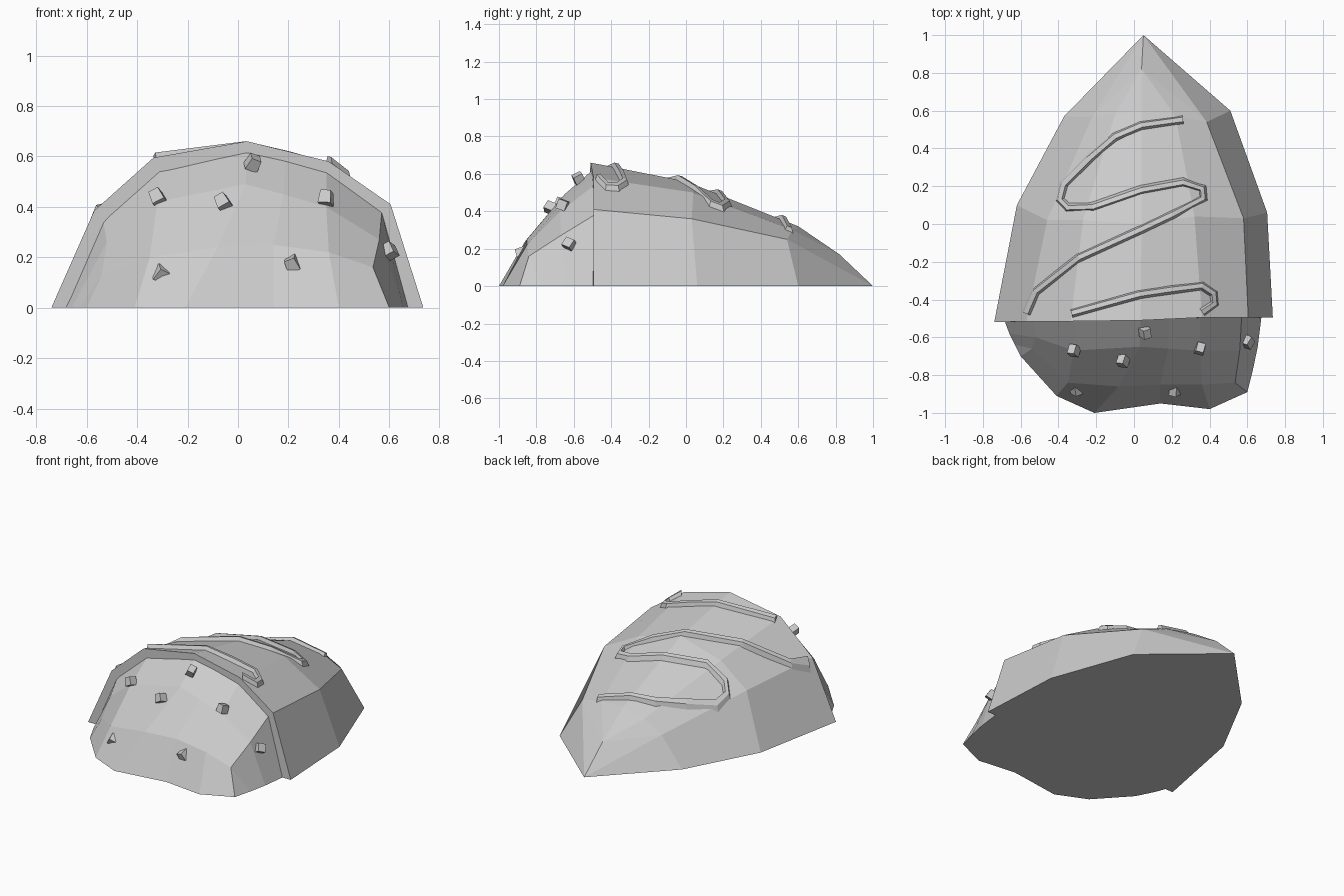
import bpy, bmesh, random
from mathutils import Vector
from mathutils.bvhtree import BVHTree

if "Cube" in bpy.data.objects:
    bpy.data.objects.remove(bpy.data.objects["Cube"])

random.seed(4)


def add_object(name, bm):
    bmesh.ops.remove_doubles(bm, verts=bm.verts, dist=0.0005)
    bmesh.ops.recalc_face_normals(bm, faces=bm.faces)
    mesh = bpy.data.meshes.new(name)
    bm.to_mesh(mesh)
    bm.free()
    ob = bpy.data.objects.new(name, mesh)
    bpy.context.collection.objects.link(ob)
    return ob


def loft(bm, rows):
    """Skin open rows of points with quads; return the vertex rows."""
    vs = [[bm.verts.new(p) for p in row] for row in rows]
    for a, b in zip(vs, vs[1:]):
        for i in range(len(a) - 1):
            bm.faces.new((a[i], a[i + 1], b[i + 1], b[i]))
    return vs


# Hill: three arched sections closing to a pointed tail
rim = [(-.74, -.52, 0), (-.57, -.515, .385), (-.335, -.515, .595), (.035, -.51, .66),
       (.36, -.495, .58), (.605, -.495, .41), (.735, -.495, 0)]
middle = [(-.62, .1, 0), (-.46, .02, .34), (-.27, .02, .49), (.04, .0, .56),
          (.32, .04, .50), (.58, .03, .36), (.705, .06, 0)]
rear = [(-.37, .57, 0), (-.22, .57, .19), (-.1, .58, .27), (.04, .6, .32),
        (.22, .57, .30), (.385, .54, .25), (.51, .6, 0)]
bm = bmesh.new()
rows = loft(bm, [rim, middle, rear])
ridge = bm.verts.new((.04, .82, .17))
tip = bm.verts.new((.05, 1, 0))
r = rows[2]
for i in range(1, 5):
    bm.faces.new((r[i], r[i + 1], ridge))
for tri in ((r[0], r[1], tip), (r[1], ridge, tip), (ridge, r[5], tip), (r[5], r[6], tip)):
    bm.faces.new(tri)
bm.faces.new(rows[0])
bm.faces.new([row[0] for row in rows] + [tip] + [row[-1] for row in reversed(rows)])
bmesh.ops.recalc_face_normals(bm, faces=bm.faces)
terrain = BVHTree.FromBMesh(bm)
add_object("hill", bm)

# Cliff: stepped-in front face below the rim
cliff_rows = [
    [(-.69, -.5, 0), (-.535, -.5, .35), (-.31, -.5, .55), (.035, -.5, .62),
     (.19, -.5, .58), (.35, -.49, .54), (.57, -.49, .38), (.675, -.49, 0)],
    [(-.66, -.58, 0), (-.52, -.6, .26), (-.32, -.67, .42), (.03, -.65, .49),
     (.18, -.66, .45), (.35, -.67, .40), (.56, -.67, .27), (.655, -.65, 0)],
    [(-.63, -.64, 0), (-.54, -.66, .13), (-.35, -.84, .2), (-.08, -.86, .24),
     (.14, -.85, .25), (.36, -.85, .22), (.535, -.84, .16), (.63, -.77, 0)],
    [(-.60, -.70, 0), (-.60, -.70, 0), (-.41, -.91, 0), (-.21, -1, 0),
     (.14, -.95, 0), (.40, -.98, 0), (.60, -.89, 0), (.60, -.89, 0)]]
bm = bmesh.new()
rows = loft(bm, cliff_rows)
bm.faces.new(rows[0])
bm.faces.new([row[0] for row in rows] + rows[3][2:6] + [row[-1] for row in reversed(rows)])
add_object("cliff", bm)


# Raised winding path draped on the hill
def ground(x, y):
    hit = terrain.ray_cast(Vector((x, y, 2)), Vector((0, 0, -1)))[0]
    return hit.z if hit else 0.3


def path(name, points):
    pts = [Vector(p) for p in points]
    section = [(-.029, -.015), (-.008, .026), (.016, .026), (.029, -.015)]
    bm = bmesh.new()
    rings = []
    for i, p in enumerate(pts):
        a = (p - pts[i - 1]).normalized() if i else (pts[1] - p).normalized()
        b = (pts[i + 1] - p).normalized() if i < len(pts) - 1 else a
        t = (a + b).normalized()
        n = Vector((-t.y, t.x))
        ring = []
        for off, h in section:
            q = p + n * off
            ring.append((q.x, q.y, ground(q.x, max(q.y, -.49)) + h))
        rings.append(ring + ring[:1])
    vs = loft(bm, rings)
    bm.faces.new(vs[0][:-1])
    bm.faces.new(vs[-1][:-1])
    add_object(name, bm)


path("upper_path", [(-.33, -.475), (.03, -.375), (.2, -.35), (.36, -.33), (.42, -.37),
                    (.425, -.42), (.36, -.465)])
path("lower_path", [(-.57, -.475), (-.52, -.36), (-.29, -.18), (.03, -.035), (.21, .05),
                    (.37, .135), (.365, .19), (.26, .225), (.04, .185), (-.22, .095),
                    (-.35, .09), (-.39, .13), (-.37, .21), (-.24, .34), (-.1, .46),
                    (.04, .52), (.26, .55)])

# Small rocks sticking out of the cliff
rocks = [(-.32, -.67, .44), (-.06, -.725, .42), (.06, -.575, .575), (.35, -.66, .435),
         (.60, -.625, .225), (-.305, -.875, .135), (.215, -.88, .175)]
for i, loc in enumerate(rocks):
    bm = bmesh.new()
    bmesh.ops.create_cube(bm, size=.052)
    for v in bm.verts:
        if v.co.z > 0:
            v.co.x *= .8
    ob = add_object(f"rock_{i + 1}", bm)
    ob.location = loc
    ob.rotation_euler = [random.uniform(-.6, .6) for _ in range(3)]
